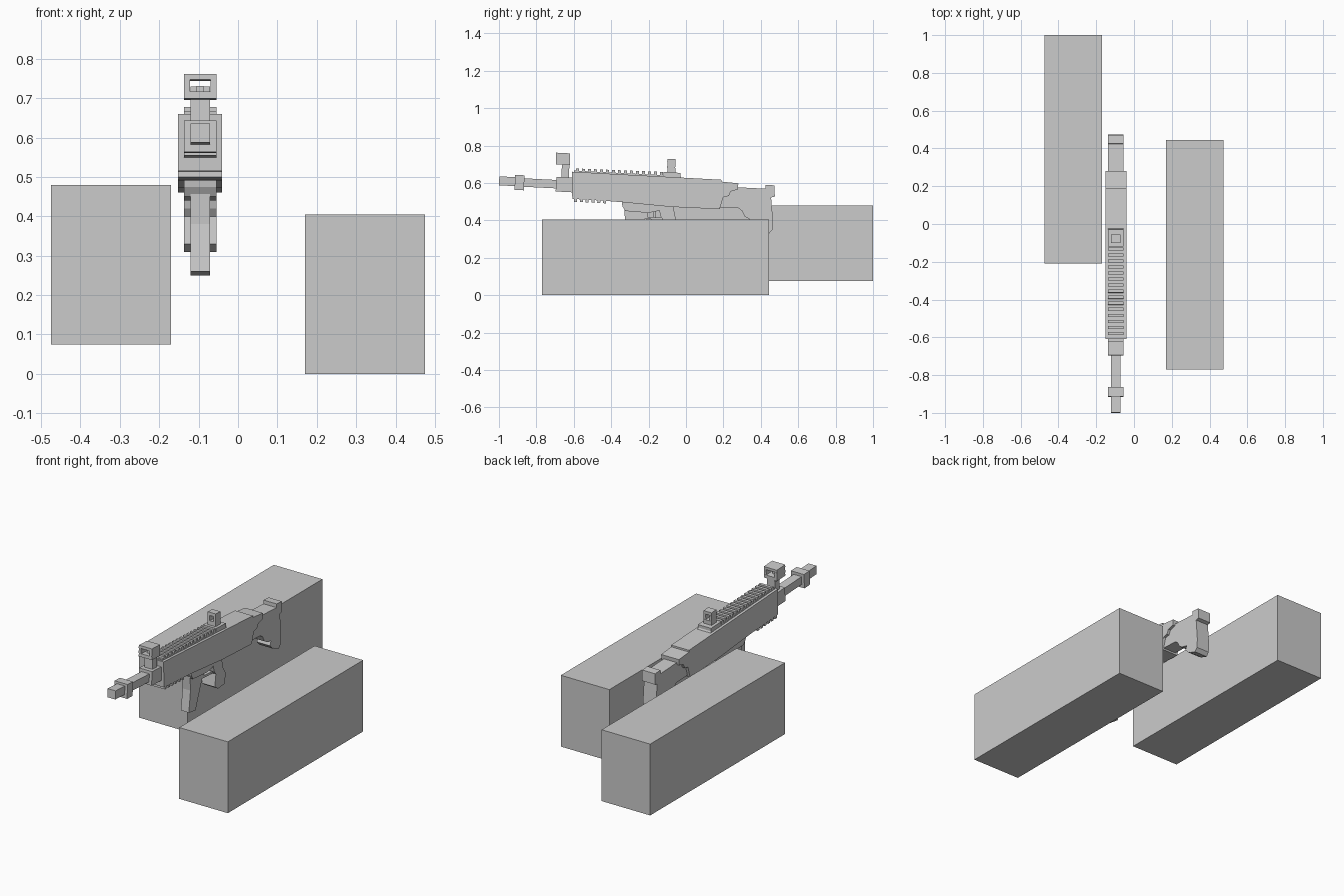
import bpy, bmesh, math

if "Cube" in bpy.data.objects:
    bpy.data.objects.remove(bpy.data.objects["Cube"])

grey = bpy.data.materials.new("plain_grey")
grey.use_nodes = True
GREY = (0.6, 0.6, 0.6, 1)
grey.diffuse_color = GREY
grey.node_tree.nodes["Principled BSDF"].inputs["Base Color"].default_value = GREY

CX = -0.096              # centre plane of the rifle
TILT = math.radians(-2.9)
WIDE, MID, SLIM = 0.056, 0.041, 0.025


def finish(name, bm):
    bmesh.ops.recalc_face_normals(bm, faces=bm.faces[:])
    me = bpy.data.meshes.new(name)
    bm.to_mesh(me)
    bm.free()
    me.materials.append(grey)
    ob = bpy.data.objects.new(name, me)
    bpy.context.collection.objects.link(ob)
    return ob


def prism(name, half, profile):
    """Side profile (y, z) extruded across the rifle."""
    bm = bmesh.new()
    face = bm.faces.new([bm.verts.new((CX - half, y, z)) for y, z in profile])
    ext = bmesh.ops.extrude_face_region(bm, geom=[face])
    moved = [g for g in ext["geom"] if isinstance(g, bmesh.types.BMVert)]
    bmesh.ops.translate(bm, verts=moved, vec=(2 * half, 0, 0))
    return finish(name, bm)


def box(name, x, y, z, tilt=TILT):
    """Box given by its ranges, tilted about its own centre."""
    bm = bmesh.new()
    bmesh.ops.create_cube(bm, size=1)
    size = [r[1] - r[0] for r in (x, y, z)]
    bmesh.ops.scale(bm, verts=bm.verts, vec=size)
    ob = finish(name, bm)
    ob.location = [(r[0] + r[1]) / 2 for r in (x, y, z)]
    ob.rotation_euler.x = tilt
    return ob


def mid_box(name, half, y, z):
    return box(name, (CX - half, CX + half), y, z)


def frame(name, outer, inner, y, z, hole):
    """Rectangular sight frame, open front to back."""
    mid_box(name + "_top", outer, y, (hole[1], z[1]))
    mid_box(name + "_bottom", outer, y, (z[0], hole[0]))
    for side, s in (("left", 1), ("right", -1)):
        xs = sorted((CX + s * inner, CX + s * outer))
        box(f"{name}_{side}", xs, y, hole)


# two long support blocks
box("left_block", (0.17, 0.475), (-0.77, 0.445), (0, 0.405), 0)
box("right_block", (-0.475, -0.17), (-0.21, 1.0), (0.075, 0.48), 0)

# barrel
mid_box("muzzle_tip", SLIM, (-0.999, -0.91), (0.585, 0.633))
mid_box("muzzle_collar", MID, (-0.915, -0.865), (0.562, 0.642))
mid_box("barrel", SLIM, (-0.87, -0.6), (0.573, 0.618))
mid_box("gas_block", MID, (-0.695, -0.6), (0.552, 0.63))

# receiver
prism("receiver", WIDE, [
    (-0.61, 0.66), (0.19, 0.617), (0.19, 0.607), (0.28, 0.598), (0.277, 0.565),
    (0.24, 0.555), (0.228, 0.53), (0.2, 0.525), (0.18, 0.46), (-0.08, 0.472),
    (-0.34, 0.497), (-0.44, 0.505), (-0.608, 0.515)])

# top rail and its teeth
prism("top_rail", MID, [(-0.6, 0.666), (-0.03, 0.637), (-0.02, 0.62), (-0.6, 0.64)])
for i in range(15):
    y = -0.58 + i * 0.032
    z = 0.667 - 0.04 * i * 0.032
    mid_box(f"rail_tooth_{i + 1}", MID, (y - 0.008, y + 0.008), (z - 0.015, z + 0.01))

# ribs under the fore-end
for i in range(6):
    y = -0.59 + i * 0.031
    z = 0.503 - 0.05 * i * 0.031
    mid_box(f"lower_rib_{i + 1}", WIDE, (y - 0.008, y + 0.008), (z - 0.004, z + 0.02))

# front sight
mid_box("front_sight_post", SLIM, (-0.665, -0.625), (0.62, 0.705))
frame("front_sight", MID, 0.026, (-0.695, -0.62), (0.697, 0.76), (0.715, 0.745))
mid_box("front_sight_pin", 0.009, (-0.665, -0.65), (0.713, 0.73))

# rear sight
mid_box("rear_sight_base", MID, (-0.12, -0.03), (0.625, 0.656))
frame("rear_sight", SLIM, 0.012, (-0.1, -0.057), (0.65, 0.728), (0.68, 0.71))

# magazine and trigger group
prism("magazine_well", MID, [
    (-0.345, 0.51), (-0.34, 0.475), (-0.325, 0.45), (-0.2, 0.44), (-0.15, 0.45),
    (-0.1, 0.49)])
prism("magazine", SLIM, [
    (-0.33, 0.47), (-0.325, 0.38), (-0.34, 0.26), (-0.28, 0.25), (-0.22, 0.41),
    (-0.21, 0.47)])
mid_box("trigger_guard", SLIM, (-0.22, -0.12), (0.405, 0.417))
mid_box("trigger_guard_front", SLIM, (-0.22, -0.205), (0.41, 0.46))
mid_box("trigger", 0.01, (-0.175, -0.16), (0.41, 0.47))
prism("pistol_grip", MID, [
    (-0.15, 0.48), (-0.135, 0.42), (-0.12, 0.40), (-0.13, 0.33), (-0.1, 0.31),
    (-0.045, 0.315), (-0.03, 0.37), (-0.055, 0.41), (-0.07, 0.48)])

# stock with stepped underside, and butt plate
prism("stock", MID, [
    (0.15, 0.59), (0.27, 0.577), (0.45, 0.568), (0.455, 0.52), (0.462, 0.4),
    (0.445, 0.345), (0.39, 0.35), (0.365, 0.375), (0.375, 0.4), (0.34, 0.406),
    (0.315, 0.42), (0.3, 0.45), (0.28, 0.465), (0.15, 0.47)])
prism("butt_plate", MID, [
    (0.425, 0.59), (0.472, 0.587), (0.475, 0.527), (0.455, 0.522), (0.465, 0.4),
    (0.462, 0.35), (0.445, 0.33), (0.4, 0.345), (0.42, 0.4)])
